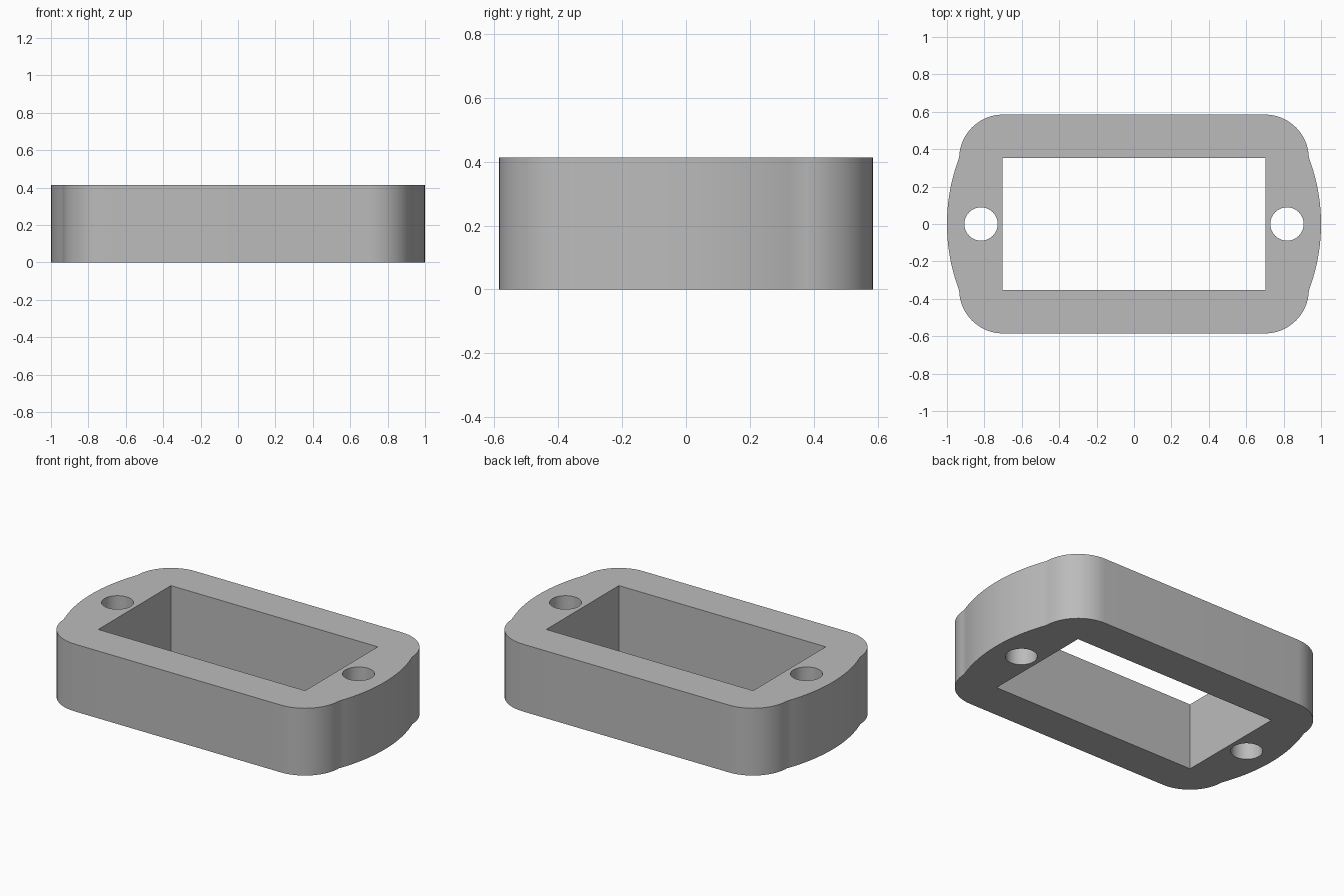
import bpy, bmesh
from math import acos, asin, cos, sin, pi, radians

cube = bpy.data.objects.get("Cube")
if cube:
    bpy.data.objects.remove(cube, do_unlink=True)

HEIGHT = 0.413
HALF_X, HALF_Y = 0.935, 0.585        # rounded body
CORNER = 0.235
OPEN_X, OPEN_Y = 0.702, 0.352        # rectangular opening
HOLE_X, HOLE_R = 0.818, 0.089        # screw holes


def arc(cx, cy, r, start, end, steps):
    angles = [start + (end - start) * i / steps for i in range(steps + 1)]
    return [(cx + r * cos(a), cy + r * sin(a)) for a in angles]


def add_loop(bm, points):
    verts = [bm.verts.new((x, y, 0)) for x, y in points]
    for i, v in enumerate(verts):
        bm.edges.new((verts[i - 1], v))


# Outline: a rounded rectangle whose ends bulge along a unit circle
bulge = acos(HALF_X)
cx, cy = HALF_X - CORNER, HALF_Y - CORNER
corner_start = max(0, asin((sin(bulge) - cy) / CORNER))
right_end = arc(0, 0, 1, -bulge, bulge, 24)
upper_right = arc(cx, cy, CORNER, corner_start, pi / 2, 16)[1:]
lower_right = [(x, -y) for x, y in reversed(upper_right)]
right_half = lower_right + right_end + upper_right
outline = right_half + [(-x, -y) for x, y in right_half]

bm = bmesh.new()
add_loop(bm, outline)
add_loop(bm, [(-OPEN_X, -OPEN_Y), (OPEN_X, -OPEN_Y), (OPEN_X, OPEN_Y), (-OPEN_X, OPEN_Y)])
for side in (-1, 1):
    add_loop(bm, arc(side * HOLE_X, 0, HOLE_R, 0, 2 * pi, 48)[:-1])

# Fill the flat plate and raise it into a solid
bmesh.ops.triangle_fill(bm, edges=bm.edges[:], use_beauty=True, normal=(0, 0, 1))
raised = bmesh.ops.extrude_face_region(bm, geom=bm.faces[:], use_keep_orig=True)
top = [g for g in raised["geom"] if isinstance(g, bmesh.types.BMVert)]
bmesh.ops.translate(bm, verts=top, vec=(0, 0, HEIGHT))
bmesh.ops.recalc_face_normals(bm, faces=bm.faces[:])

mesh = bpy.data.meshes.new("spacer_frame")
bm.to_mesh(mesh)
bm.free()
frame = bpy.data.objects.new("spacer_frame", mesh)
bpy.context.collection.objects.link(frame)

# Plain grey finish
grey = bpy.data.materials.new("plain_grey")
grey.use_nodes = True
colour = (0.5, 0.5, 0.5, 1)
grey.diffuse_color = colour
grey.node_tree.nodes["Principled BSDF"].inputs["Base Color"].default_value = colour
mesh.materials.append(grey)

bpy.ops.object.select_all(action="DESELECT")
frame.select_set(True)
bpy.context.view_layer.objects.active = frame
bpy.ops.object.shade_smooth_by_angle(angle=radians(20))
